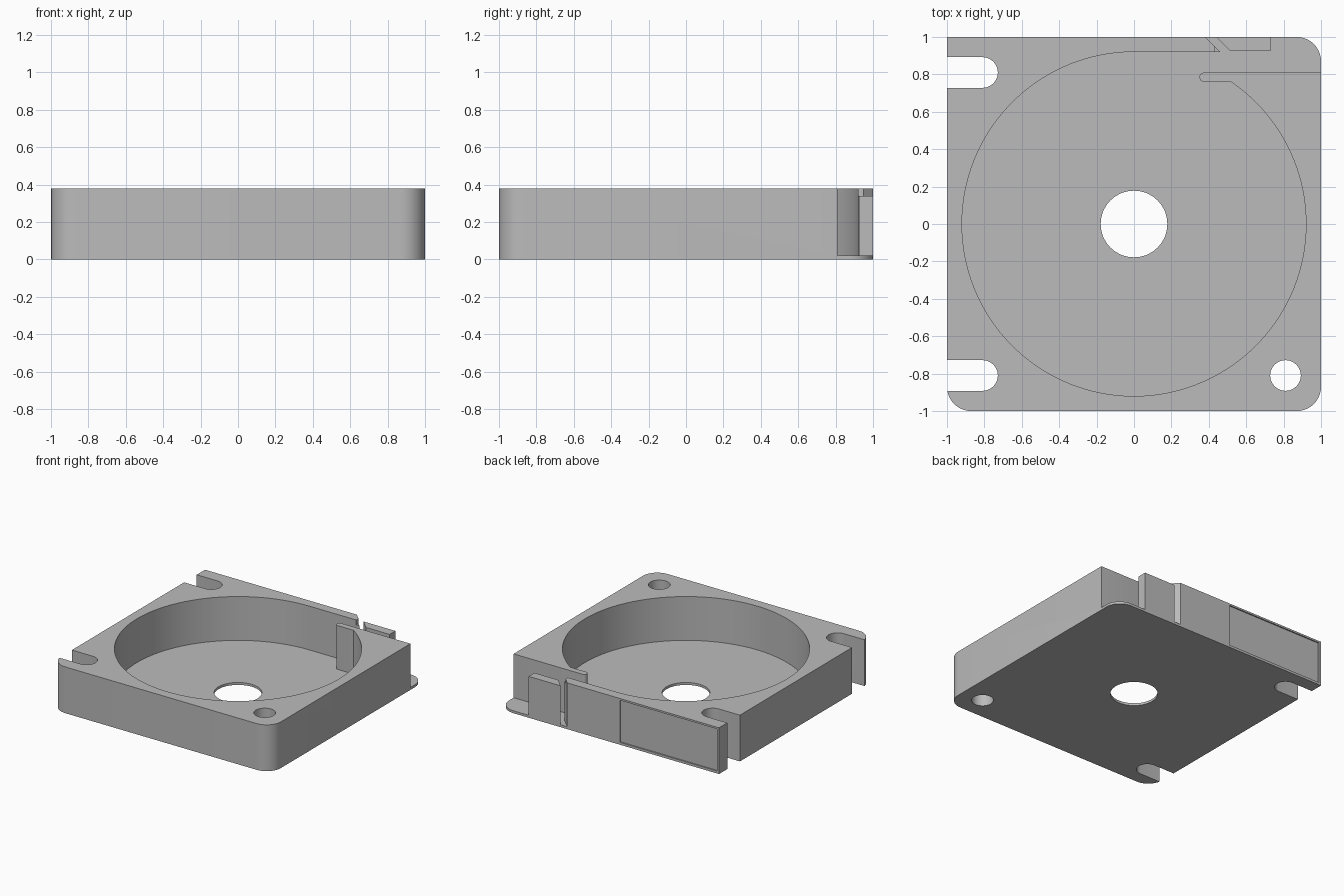
import bpy, bmesh, math

if "Cube" in bpy.data.objects:
    bpy.data.objects.remove(bpy.data.objects["Cube"])

H, FLOOR = 0.38, 0.02      # overall height, floor thickness
R = 0.92                   # round chamber radius

grey = bpy.data.materials.new("light grey")
grey.diffuse_color = (0.5, 0.5, 0.5, 1)
grey.use_nodes = True
grey.node_tree.nodes["Principled BSDF"].inputs["Base Color"].default_value = grey.diffuse_color


def arc(cx, cy, r, a0, a1, n):
    """Points on an arc, angles in degrees."""
    return [(cx + r * math.cos(math.radians(a0 + (a1 - a0) * i / n)),
             cy + r * math.sin(math.radians(a0 + (a1 - a0) * i / n)))
            for i in range(n + 1)]


def prism(name, pts, z0, z1):
    """Extrude a flat outline between two heights."""
    bm = bmesh.new()
    face = bm.faces.new([bm.verts.new((x, y, z0)) for x, y in pts])
    ext = bmesh.ops.extrude_face_region(bm, geom=[face])
    top = [v for v in ext["geom"] if isinstance(v, bmesh.types.BMVert)]
    bmesh.ops.translate(bm, verts=top, vec=(0, 0, z1 - z0))
    bmesh.ops.recalc_face_normals(bm, faces=bm.faces)
    me = bpy.data.meshes.new(name)
    bm.to_mesh(me)
    bm.free()
    ob = bpy.data.objects.new(name, me)
    me.materials.append(grey)
    bpy.context.collection.objects.link(ob)
    return ob


def cut(target, cutter):
    """Subtract the cutter, then remove it."""
    bpy.context.view_layer.objects.active = target
    mod = target.modifiers.new("cut", "BOOLEAN")
    mod.operation, mod.solver, mod.object = "DIFFERENCE", "EXACT", cutter
    bpy.ops.object.modifier_apply(modifier=mod.name)
    bpy.data.objects.remove(cutter)


# Housing: square block with three rounded corners
c = 0.13
outline = [(-1, 1)]
outline += arc(-1 + c, -1 + c, c, 180, 270, 10)
outline += arc(1 - c, -1 + c, c, 270, 360, 10)
outline += arc(1 - c, 1 - c, c, 0, 90, 10)
housing = prism("housing", outline, 0, H)

# Round chamber joined to the outlet channel, leaving a pointed tongue
a_end = math.degrees(math.asin(0.76 / R))
chamber = arc(0, 0, R, 90, 360 + a_end, 96)
chamber += arc(0.375, 0.785, 0.025, 270, 90, 8)
chamber += [(1.1, 0.81), (1.1, 1.1), (0.28, 1.1), (0.43, 0.95), (0.43, R)]
cut(housing, prism("chamber_cutter", chamber, FLOOR, H + 0.1))

# Centre opening and screw hole
for x, y, r, n in ((0, 0, 0.178, 64), (0.81, -0.81, 0.082, 32)):
    cut(housing, prism("hole_cutter", arc(x, y, r, 0, 360, n)[:-1], -0.1, H + 0.1))

# Open screw slots on the left side
for y in (-0.81, 0.81):
    slot = [(-1.1, y - 0.082)] + arc(-0.81, y, 0.082, -90, 90, 16) + [(-1.1, y + 0.082)]
    cut(housing, prism("slot_cutter", slot, -0.1, H + 0.1))

# Shallow label recess on the back wall
cut(housing, prism("recess_cutter",
                   [(-0.98, 0.99), (-0.1, 0.99), (-0.1, 1.1), (-0.98, 1.1)], 0.02, 0.365))

# Lower guide block and wall tip beside the slanted gap
guide = prism("guide_block", [(0.44, 1), (0.515, 0.925), (0.73, 0.925), (0.73, 1)],
              FLOOR, 0.34)
tip = prism("wall_tip", [(0.43, R), (0.46, R), (0.43, 0.95)], FLOOR, 0.34)

for ob in (housing, guide, tip):
    bpy.ops.object.select_all(action="DESELECT")
    ob.select_set(True)
    bpy.context.view_layer.objects.active = ob
    bpy.ops.object.shade_smooth_by_angle(angle=math.radians(30))
